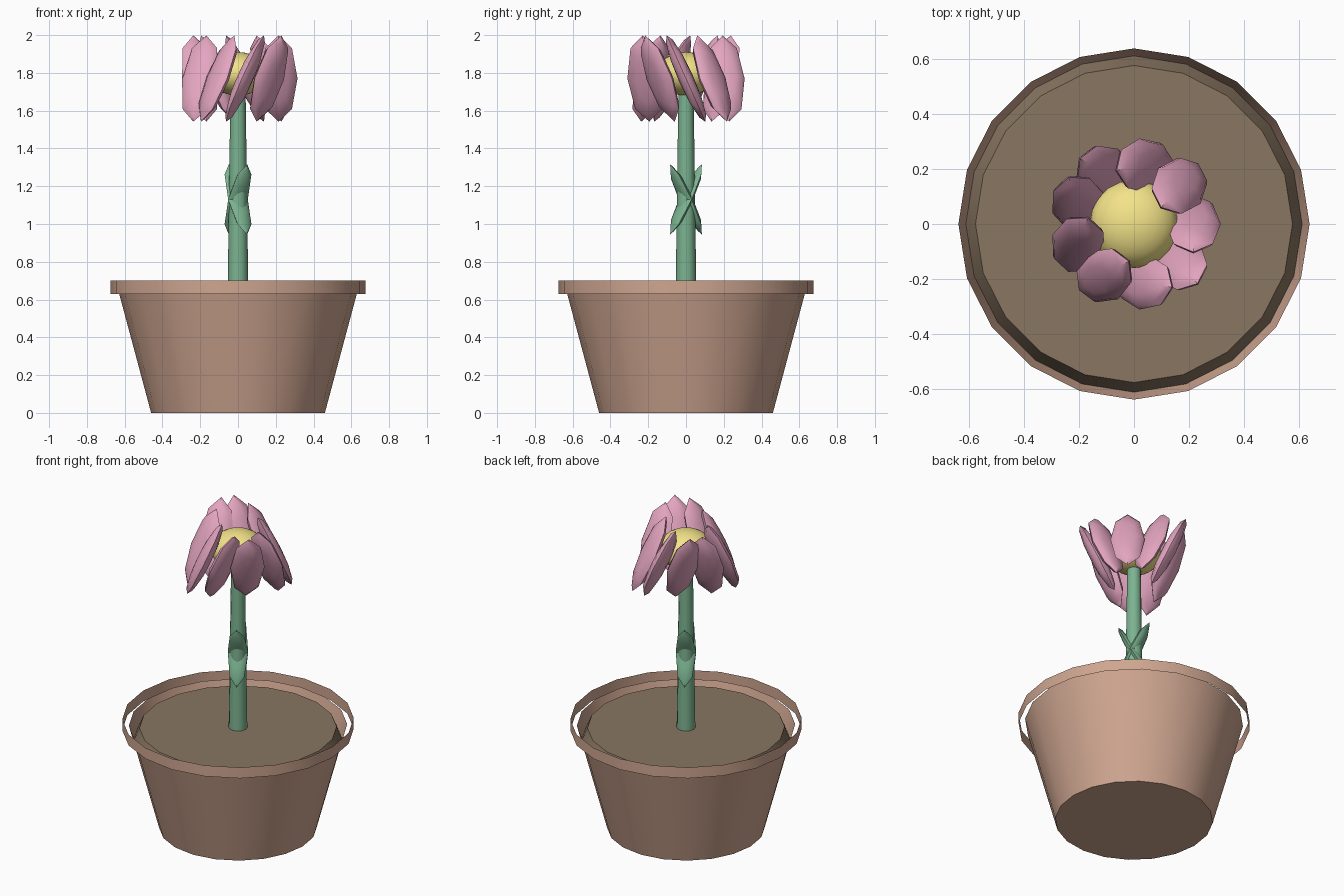
import bpy, bmesh
from math import radians, sin, cos, tau
from mathutils import Matrix, Euler, Vector

if "Cube" in bpy.data.objects:
    bpy.data.objects.remove(bpy.data.objects["Cube"])


def material(name, rgb):
    m = bpy.data.materials.new(name)
    m.diffuse_color = (*rgb, 1)
    m.use_nodes = True
    m.node_tree.nodes["Principled BSDF"].inputs["Base Color"].default_value = m.diffuse_color
    return m


CLAY = material("clay", (0.62, 0.38, 0.28))
SOIL = material("soil", (0.25, 0.18, 0.12))
GREEN = material("leaf_green", (0.20, 0.45, 0.28))
PINK = material("petal_pink", (0.78, 0.38, 0.53))
YELLOW = material("pollen_yellow", (0.90, 0.77, 0.25))


def finish(bm, name, mat, angle=40):
    bmesh.ops.recalc_face_normals(bm, faces=bm.faces[:])
    me = bpy.data.meshes.new(name)
    bm.to_mesh(me)
    bm.free()
    me.materials.append(mat)
    ob = bpy.data.objects.new(name, me)
    bpy.context.collection.objects.link(ob)
    bpy.ops.object.select_all(action='DESELECT')
    bpy.context.view_layer.objects.active = ob
    ob.select_set(True)
    bpy.ops.object.shade_smooth_by_angle(angle=radians(angle))
    return ob


def frustum(name, r0, z0, r1, z1, sides, mat, bottom=False, top=False):
    bm = bmesh.new()
    rings = [[bm.verts.new((r * cos(tau * i / sides), r * sin(tau * i / sides), z))
              for i in range(sides)] for r, z in ((r0, z0), (r1, z1))]
    for i in range(sides):
        j = (i + 1) % sides
        bm.faces.new((rings[0][i], rings[0][j], rings[1][j], rings[1][i]))
    caps = ([rings[0][::-1]] if bottom else []) + ([rings[1]] if top else [])
    for ring in caps:
        bm.faces.new(ring)
    return finish(bm, name, mat)


def blade(name, loc, size, tilt, turn, mat):
    # flattened octagonal ellipsoid, stood upright, tilted, then turned about z
    bm = bmesh.new()
    bmesh.ops.create_uvsphere(bm, u_segments=8, v_segments=6, radius=1)
    rot = Euler((radians(90) + tilt, 0, turn)).to_matrix().to_4x4()
    bm.transform(Matrix.Translation(loc) @ rot @ Matrix.Diagonal((*size, 1)))
    return finish(bm, name, mat)


# Pot, separate rim band and soil
frustum("pot", 0.46, 0, 0.637, 0.66, 20, CLAY, bottom=True)
frustum("pot_rim", 0.675, 0.63, 0.675, 0.70, 20, CLAY)
frustum("soil", 0.61, 0.56, 0.575, 0.645, 20, SOIL, top=True)

# Stem
frustum("stem", 0.055, 0.62, 0.04, 1.72, 12, GREEN, bottom=True, top=True)

# Pair of crossing leaves
for i in range(2):
    blade(f"leaf_{i + 1}", Vector((0, 0, 1.13)), (0.06, 0.21, 0.025),
          0.48, radians(30 + 180 * i), GREEN)

# Flower centre
bm = bmesh.new()
bmesh.ops.create_uvsphere(bm, u_segments=20, v_segments=12, radius=1)
bm.transform(Matrix.Translation((0, 0, 1.795)) @ Matrix.Diagonal((0.16, 0.16, 0.115, 1)))
finish(bm, "flower_centre", YELLOW)

# Ring of nine petals, each turned against its position angle
for i in range(9):
    a = tau * i / 9
    blade(f"petal_{i + 1}", Vector((0.215 * cos(a), 0.215 * sin(a), 1.77)),
          (0.1, 0.25, 0.04), 0.42, -a, PINK)
